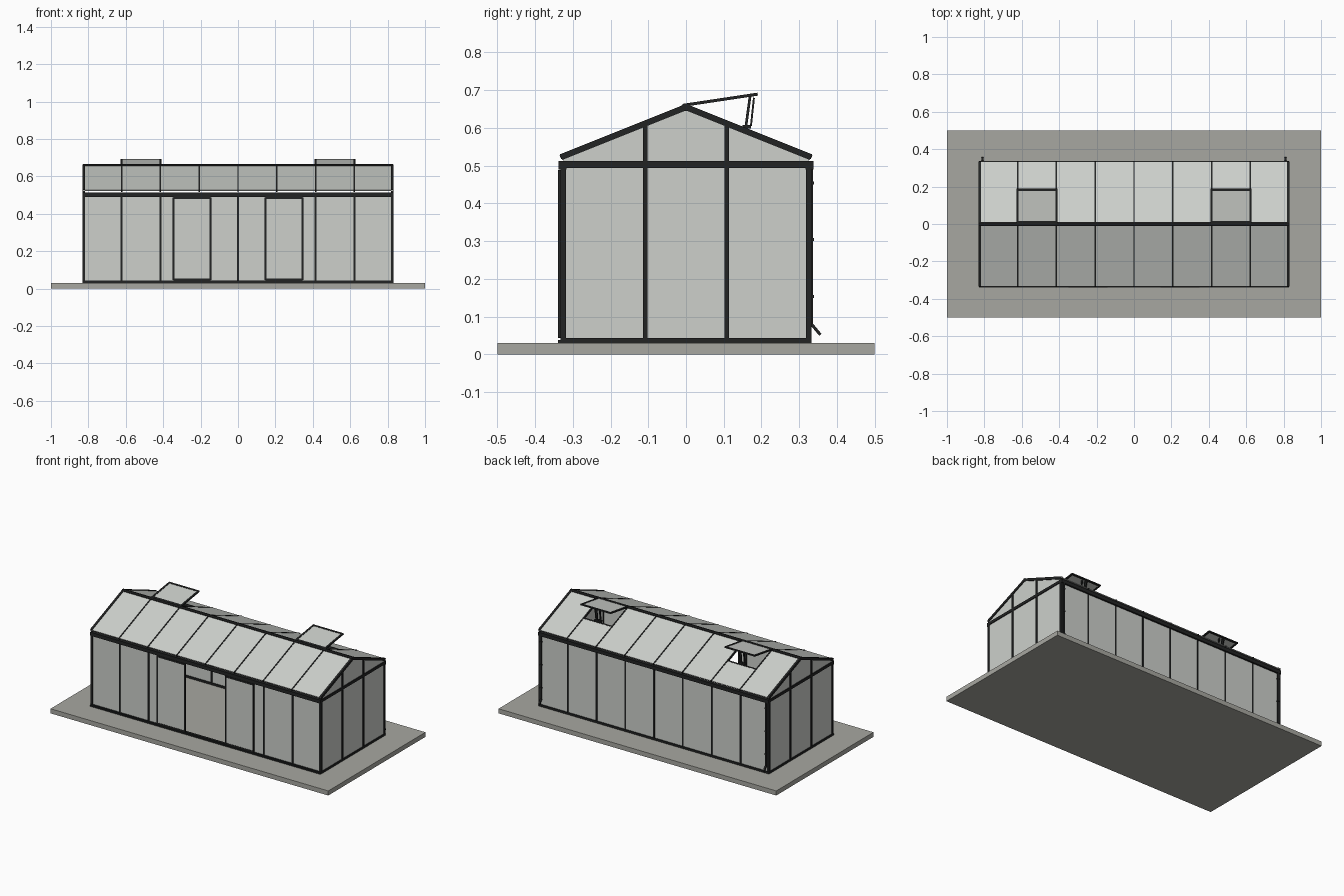
import bpy, bmesh
from math import atan2, hypot
from mathutils import Matrix, Vector

if "Cube" in bpy.data.objects:
    bpy.data.objects.remove(bpy.data.objects["Cube"])


def material(name, rgb):
    m = bpy.data.materials.new(name)
    m.use_nodes = True
    m.diffuse_color = (*rgb, 1)
    m.node_tree.nodes["Principled BSDF"].inputs["Base Color"].default_value = (*rgb, 1)
    return m


GLASS = material("pale glass", (0.61, 0.63, 0.60))
FRAME = material("dark frame", (0.016, 0.017, 0.017))
STONE = material("grey paving", (0.39, 0.39, 0.355))

L, W = 0.83, 0.325            # half length and half depth
BASE, EAVE, RIDGE = 0.03, 0.512, 0.655
PITCH = 0.4                   # roof slope
BAY = L / 4
XS = [-L + BAY * i for i in range(9)]


def roof_z(y):
    return RIDGE - PITCH * abs(y)


class Part:
    """Collects boxes and prisms into one named object."""

    def __init__(self, name, mat):
        self.name, self.mat, self.bm = name, mat, bmesh.new()

    def box(self, x0, x1, y0, y1, z0, z1):
        mid = Vector(((x0 + x1) / 2, (y0 + y1) / 2, (z0 + z1) / 2))
        size = Matrix.Diagonal((x1 - x0, y1 - y0, z1 - z0, 1))
        bmesh.ops.create_cube(self.bm, size=1, matrix=Matrix.Translation(mid) @ size)

    def slope(self, x0, x1, a, b, t):
        """Box of thickness t running between points a and b in the yz plane."""
        dy, dz = b[0] - a[0], b[1] - a[1]
        mid = Vector(((x0 + x1) / 2, (a[0] + b[0]) / 2, (a[1] + b[1]) / 2))
        size = Matrix.Diagonal((x1 - x0, hypot(dy, dz), t, 1))
        turn = Matrix.Rotation(atan2(dz, dy), 4, "X")
        bmesh.ops.create_cube(self.bm, size=1, matrix=Matrix.Translation(mid) @ turn @ size)

    def prism(self, x0, x1, profile):
        face = self.bm.faces.new([self.bm.verts.new((x0, y, z)) for y, z in profile])
        ext = bmesh.ops.extrude_face_region(self.bm, geom=[face])["geom"]
        verts = [v for v in ext if isinstance(v, bmesh.types.BMVert)]
        bmesh.ops.translate(self.bm, verts=verts, vec=(x1 - x0, 0, 0))
        bmesh.ops.recalc_face_normals(self.bm, faces=self.bm.faces)

    def done(self):
        mesh = bpy.data.meshes.new(self.name)
        self.bm.to_mesh(mesh)
        self.bm.free()
        mesh.materials.append(self.mat)
        ob = bpy.data.objects.new(self.name, mesh)
        bpy.context.collection.objects.link(ob)


# Paving slab
slab = Part("paving_slab", STONE)
slab.box(-1, 1, -0.5, 0.5, 0, BASE)
slab.done()

# Long walls: the front one leaves the middle two bays open for the doorway
glass = Part("side_wall_glass", GLASS)
posts = Part("side_wall_posts", FRAME)
for s in (-1, 1):
    for i in range(8):
        if s < 0 and i in (3, 4):
            continue
        y = s * W
        glass.box(XS[i], XS[i + 1], y - 0.002, y + 0.002, BASE, EAVE - 0.01)
    for i in range(1, 8):
        if s < 0 and i == 4:
            continue
        y = s * (W - 0.001)
        posts.box(XS[i] - 0.005, XS[i] + 0.005, y - 0.006, y + 0.006, BASE, EAVE)
glass.done()
posts.done()

# Gable ends
gable = Part("gable_glass", GLASS)
bars = Part("gable_frame", FRAME)
for s in (-1, 1):
    x = s * (L - 0.006)
    gable.prism(x - 0.002, x + 0.002, [(-W, BASE), (W, BASE), (W, roof_z(W)),
                                       (0, RIDGE), (-W, roof_z(W))])
    a, b = x - 0.007, x + 0.007
    for y in (-0.108, 0.108):
        bars.box(a, b, y - 0.006, y + 0.006, BASE, roof_z(y))
    bars.box(a, b, -W, W, EAVE - 0.018, EAVE)
    for t in (-1, 1):
        bars.box(a, b, t * W - 0.007, t * W + 0.007, BASE, EAVE)
        bars.slope(a, b, (0, RIDGE), (t * 0.331, roof_z(0.331)), 0.016)
gable.done()
bars.done()

# Base rails, gutters and ridge
rails = Part("base_rails", FRAME)
gutters = Part("gutters", FRAME)
for s in (-1, 1):
    y = s * W
    rails.box(-L, L, y - 0.008, y + 0.008, BASE, BASE + 0.013)
    x = s * (L - 0.006)
    rails.box(x - 0.007, x + 0.007, -W, W, BASE, BASE + 0.013)
    y = s * (W + 0.002)
    gutters.box(-L, L, y - 0.011, y + 0.011, EAVE - 0.022, EAVE + 0.001)
rails.done()
gutters.done()
ridge = Part("ridge_cap", FRAME)
ridge.prism(-L, L, [(-0.012, 0.645), (0.012, 0.645), (0.012, 0.66),
                    (0.005, 0.665), (-0.005, 0.665), (-0.012, 0.66)])
ridge.done()

# Roof panes and glazing bars, with two vent openings at the back
VENTS = (1, 6)
HOLE = 0.165
panes = Part("roof_glass", GLASS)
roof_bars = Part("roof_bars", FRAME)
for s in (-1, 1):
    low = (s * 0.333, roof_z(0.333) + 0.003)
    for i in range(8):
        top = HOLE if s > 0 and i in VENTS else 0
        panes.slope(XS[i], XS[i + 1], (s * top, roof_z(top) + 0.003), low, 0.004)
    for x in XS[1:-1]:
        roof_bars.slope(x - 0.004, x + 0.004, (0, RIDGE + 0.001), (low[0], low[1] - 0.002), 0.012)
for i in VENTS:
    roof_bars.slope(XS[i], XS[i + 1], (HOLE - 0.005, roof_z(HOLE - 0.005)),
                    (HOLE + 0.003, roof_z(HOLE + 0.003)), 0.012)
panes.done()
roof_bars.done()

# Propped open vents
lids = Part("vent_glass", GLASS)
lid_frames = Part("vent_frames", FRAME)
props = Part("vent_props", FRAME)


def lid_point(y):
    return (y, 0.661 + 0.15 * y)


for i in VENTS:
    a, b = XS[i], XS[i + 1]
    lids.slope(a, b, lid_point(0), lid_point(0.187), 0.004)
    for x in (a, b):
        lid_frames.slope(x - 0.006, x + 0.006, lid_point(0), lid_point(0.19), 0.008)
    for y in (0.004, 0.178):
        lid_frames.slope(a, b, lid_point(y), lid_point(y + 0.012), 0.008)
    mid = (a + b) / 2
    for x in (mid - 0.016, mid + 0.016):
        props.slope(x - 0.004, x + 0.004, (0.157, 0.592), (0.17, 0.686), 0.007)
    props.slope(mid - 0.006, mid + 0.006, (0.172, 0.605), (0.18, 0.68), 0.005)
    props.box(mid - 0.022, mid + 0.022, 0.15, 0.172, 0.598, 0.608)
lids.done()
lid_frames.done()
props.done()

# Sliding doors, pushed open to both sides
door_glass = Part("door_glass", GLASS)
door_frame = Part("door_frames", FRAME)
for s in (-1, 1):
    a, b = sorted((s * 0.148, s * 0.345))
    y0, y1 = -0.339, -0.332
    door_glass.box(a, b, y0 + 0.002, y1 - 0.002, 0.045, 0.488)
    for x in (a, b):
        door_frame.box(x - 0.005, x + 0.005, y0, y1, 0.045, 0.488)
    for z in (0.048, 0.484):
        door_frame.box(a, b, y0, y1, z - 0.005, z + 0.005)
door_frame.box(-L, L, -0.339, -0.331, BASE, BASE + 0.008)
door_glass.done()
door_frame.done()

# Downpipes with brackets and angled spouts
pipes = Part("downpipes", FRAME)
for x in (-0.81, 0.81):
    pipes.box(x - 0.005, x + 0.005, 0.329, 0.337, 0.078, EAVE)
    pipes.slope(x - 0.005, x + 0.005, (0.331, 0.082), (0.356, 0.052), 0.008)
    for z in (0.15, 0.3, 0.45):
        pipes.box(x - 0.007, x + 0.007, 0.325, 0.339, z, z + 0.008)
pipes.done()
